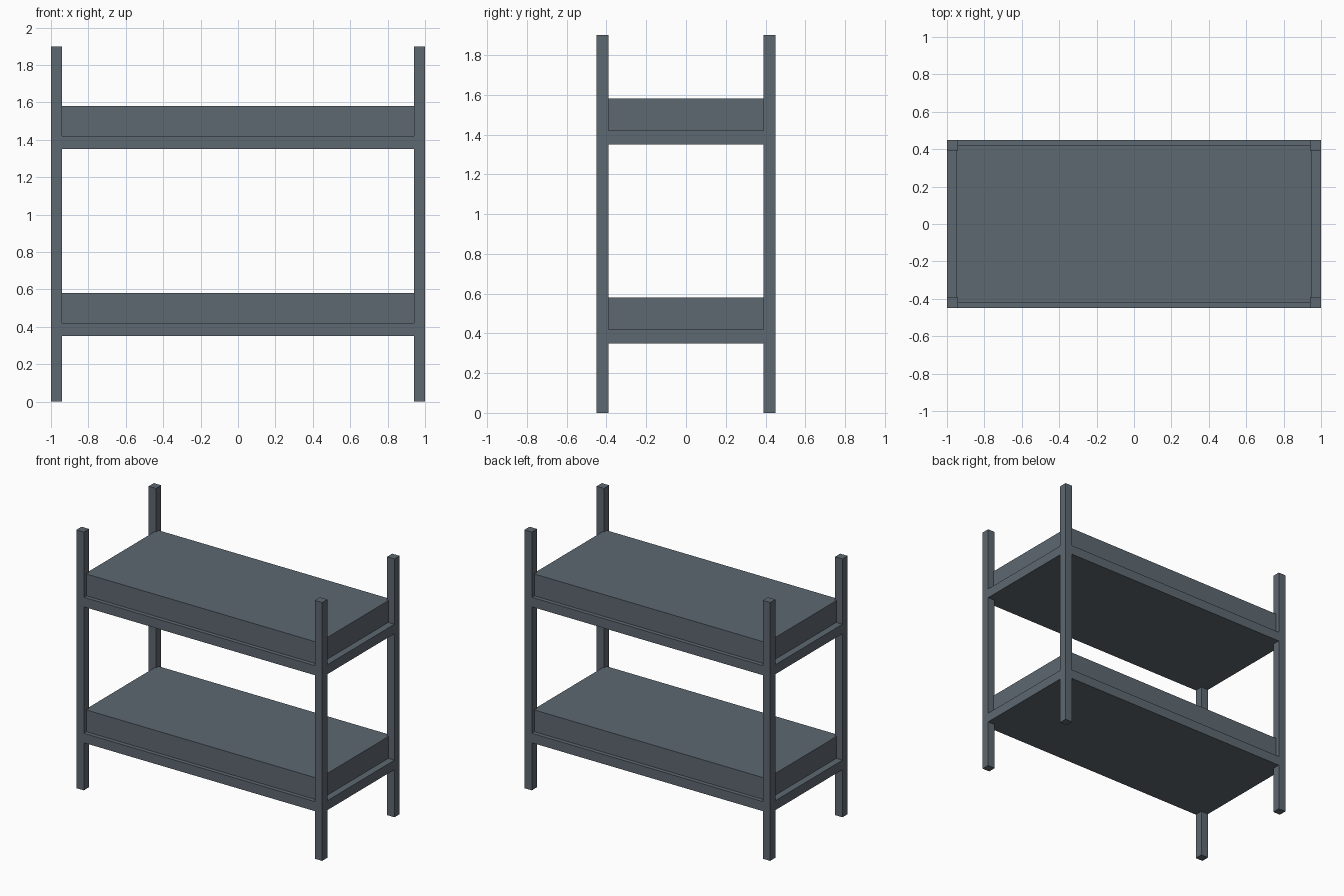
import bpy

if "Cube" in bpy.data.objects:
    bpy.data.objects.remove(bpy.data.objects["Cube"])

# One flat slate grey for the whole bunk bed
slate = bpy.data.materials.new("slate grey")
slate.diffuse_color = (0.112, 0.138, 0.165, 1.0)
slate.use_nodes = True
slate.node_tree.nodes["Principled BSDF"].inputs["Base Color"].default_value = slate.diffuse_color


def box(name, size, centre):
    bpy.ops.mesh.primitive_cube_add(size=1, location=centre)
    ob = bpy.context.object
    ob.name = name
    ob.scale = size
    bpy.ops.object.transform_apply(location=False, rotation=False, scale=True)
    ob.data.materials.append(slate)
    return ob


LENGTH, WIDTH, HEIGHT, POST = 2.0, 0.9, 1.9, 0.06

# Corner posts
for x_side, sx in (("left", -1), ("right", 1)):
    for y_side, sy in (("front", -1), ("back", 1)):
        box(f"{y_side}_{x_side}_post", (POST, POST, HEIGHT),
            (sx * (LENGTH - POST) / 2, sy * (WIDTH - POST) / 2, HEIGHT / 2))

# Two bunks: a base slab flush with the posts, and a mattress on top
for level, z in (("lower", 0.35), ("upper", 1.35)):
    box(f"{level}_bunk_base", (LENGTH, WIDTH, 0.07), (0, 0, z + 0.035))
    box(f"{level}_mattress", (1.90, 0.84, 0.16), (0, 0, z + 0.15))
